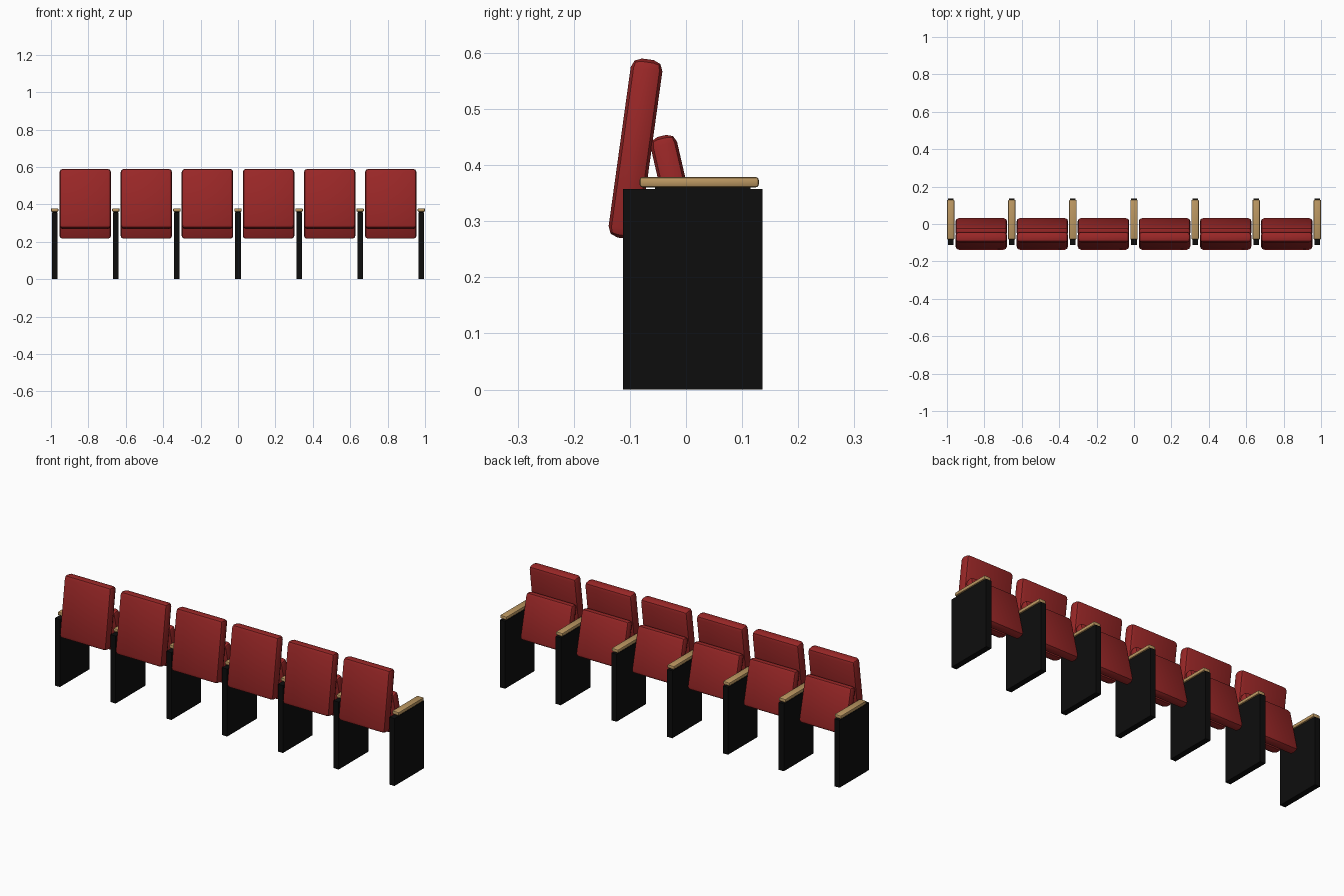
import bpy
import math

cube = bpy.data.objects.get("Cube")
if cube:
    bpy.data.objects.remove(cube, do_unlink=True)


def make_material(name, rgb, roughness=0.8):
    mat = bpy.data.materials.new(name)
    mat.use_nodes = True
    mat.diffuse_color = (*rgb, 1)
    shader = mat.node_tree.nodes["Principled BSDF"]
    shader.inputs["Base Color"].default_value = (*rgb, 1)
    shader.inputs["Roughness"].default_value = roughness
    return mat


red = make_material("red upholstery", (0.32, 0.02, 0.02))
black = make_material("black panel", (0.004, 0.004, 0.004))
tan = make_material("tan wood", (0.5, 0.31, 0.12))


def box(name, size, location, mat, tilt=0, bevel=0, segments=2):
    """Box with optional rounded edges, tilted about x by degrees."""
    bpy.ops.mesh.primitive_cube_add(size=1, location=location)
    obj = bpy.context.object
    obj.name = name
    obj.scale = size
    bpy.ops.object.transform_apply(location=False, rotation=False, scale=True)
    obj.rotation_euler.x = math.radians(tilt)
    obj.data.materials.append(mat)
    if bevel:
        mod = obj.modifiers.new("rounded edges", "BEVEL")
        mod.width = bevel
        mod.segments = segments
        bpy.ops.object.modifier_apply(modifier=mod.name)
        bpy.ops.object.shade_smooth_by_angle(angle=math.radians(30))
    return obj


SEATS = 6
PITCH = 0.98 * 2 / SEATS

# Side panels, each topped with a mount and a wooden armrest
for i in range(SEATS + 1):
    x = -0.98 + i * PITCH
    box(f"side_panel_{i + 1}", (0.03, 0.248, 0.357), (x, 0.012, 0.1785), black)
    box(f"armrest_mount_{i + 1}", (0.026, 0.17, 0.01), (x, 0.03, 0.36), black)
    box(f"armrest_{i + 1}", (0.04, 0.213, 0.019), (x, 0.0235, 0.3695), tan,
        bevel=0.006)

# Backrests and folded-up seat cushions
for i in range(SEATS):
    x = -0.98 + (i + 0.5) * PITCH
    box(f"backrest_{i + 1}", (0.275, 0.057, 0.322), (x, -0.09, 0.429), red,
        tilt=-7.9, bevel=0.018)
    box(f"folded_seat_{i + 1}", (0.275, 0.048, 0.24), (x, -0.016, 0.335), red,
        tilt=13, bevel=0.016)
